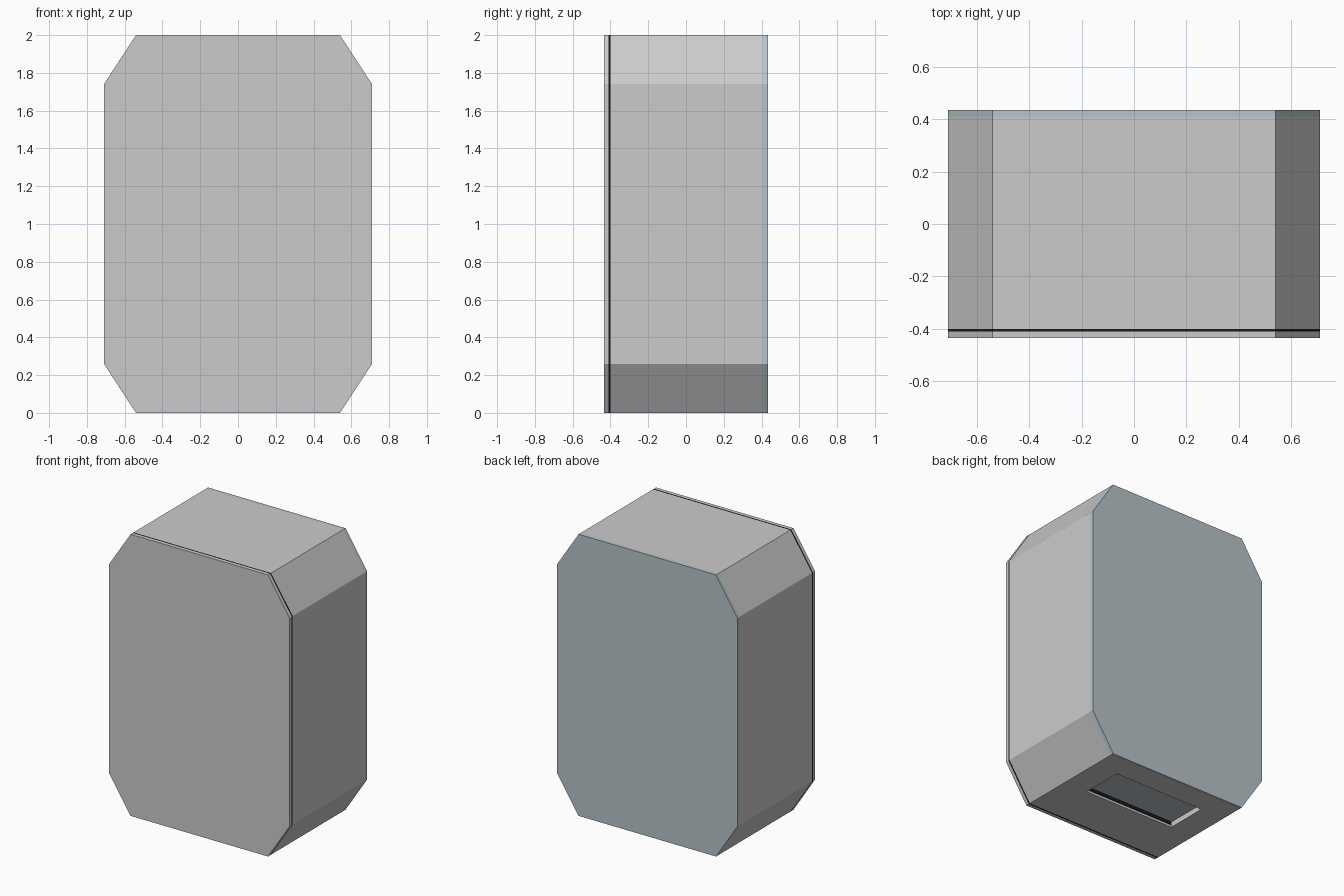
import bpy, bmesh

if "Cube" in bpy.data.objects:
    bpy.data.objects.remove(bpy.data.objects["Cube"])

HALF_W, HEIGHT, CUT_X, CUT_Z = 0.71, 2.0, 0.17, 0.26


def material(name, rgb):
    mat = bpy.data.materials.new(name)
    mat.diffuse_color = (*rgb, 1)
    mat.use_nodes = True
    mat.node_tree.nodes["Principled BSDF"].inputs["Base Color"].default_value = mat.diffuse_color
    return mat


def finish(name, bm, mat=None):
    bmesh.ops.recalc_face_normals(bm, faces=bm.faces[:])
    mesh = bpy.data.meshes.new(name)
    bm.to_mesh(mesh)
    bm.free()
    obj = bpy.data.objects.new(name, mesh)
    bpy.context.collection.objects.link(obj)
    if mat:
        mesh.materials.append(mat)
    return obj


def octagon_slab(name, y0, y1, mat=None):
    a, b = HALF_W, HALF_W - CUT_X
    right = [(b, 0), (a, CUT_Z), (a, HEIGHT - CUT_Z), (b, HEIGHT)]
    outline = right + [(-x, z) for x, z in reversed(right)]
    bm = bmesh.new()
    face = bm.faces.new([bm.verts.new((x, y0, z)) for x, z in outline])
    ext = bmesh.ops.extrude_face_region(bm, geom=[face])
    verts = [v for v in ext["geom"] if isinstance(v, bmesh.types.BMVert)]
    bmesh.ops.translate(bm, verts=verts, vec=(0, y1 - y0, 0))
    return finish(name, bm, mat)


def box(name, lo, hi, mat=None):
    bm = bmesh.new()
    bmesh.ops.create_cube(bm, size=1)
    for v in bm.verts:
        for i in range(3):
            v.co[i] = hi[i] if v.co[i] > 0 else lo[i]
    return finish(name, bm, mat)


blue_grey = material("blue_grey", (0.48, 0.55, 0.58))
black = material("black", (0.01, 0.01, 0.012))

# Layered octagonal housing
octagon_slab("front_panel", -0.435, -0.411)
octagon_slab("front_gasket", -0.411, -0.400, black)
body = octagon_slab("housing", -0.400, 0.411)
octagon_slab("back_panel", 0.411, 0.435, blue_grey)

# Recessed window in the underside
cutter = box("recess_cutter", (-0.355, -0.05, -0.1), (0.355, 0.25, 0.045))
cutter.hide_render = True
cut = body.modifiers.new("recess", "BOOLEAN")
cut.operation = "DIFFERENCE"
cut.solver = "EXACT"
cut.object = cutter
bpy.context.view_layer.objects.active = body
bpy.ops.object.modifier_apply(modifier=cut.name)
bpy.data.objects.remove(cutter)

# Window pane and its dark seal
box("recess_pane", (-0.355, -0.05, 0.038), (0.355, 0.25, 0.045), blue_grey)
box("recess_seal", (-0.35, -0.05, 0.016), (0.355, -0.046, 0.038), black)
